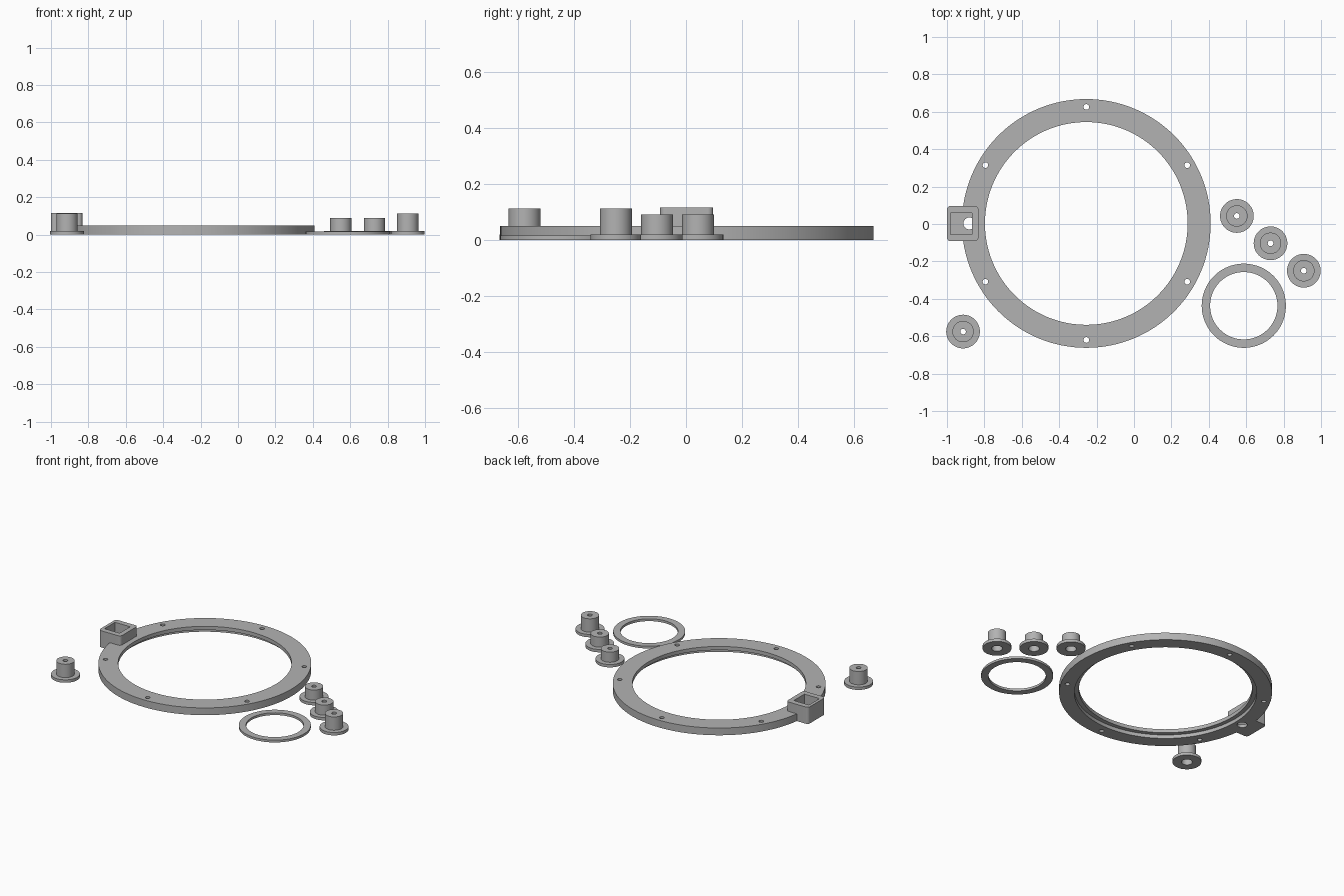
import bpy, bmesh, math

if "Cube" in bpy.data.objects:
    bpy.data.objects.remove(bpy.data.objects["Cube"])

grey = bpy.data.materials.new("light grey plastic")
grey.diffuse_color = (0.45, 0.45, 0.45, 1)
grey.use_nodes = True
grey.node_tree.nodes["Principled BSDF"].inputs["Base Color"].default_value = grey.diffuse_color


def finish(bm, name):
    bmesh.ops.recalc_face_normals(bm, faces=bm.faces)
    me = bpy.data.meshes.new(name)
    bm.to_mesh(me)
    bm.free()
    me.materials.append(grey)
    ob = bpy.data.objects.new(name, me)
    bpy.context.collection.objects.link(ob)
    return ob


def lathe(name, profile, x, y, n):
    """Spin a closed (radius, z) loop around a vertical axis."""
    bm = bmesh.new()
    rings = []
    for i in range(n):
        a = 2 * math.pi * i / n
        rings.append([bm.verts.new((x + r * math.cos(a), y + r * math.sin(a), z)) for r, z in profile])
    m = len(profile)
    for i in range(n):
        p, q = rings[i], rings[(i + 1) % n]
        for j in range(m):
            k = (j + 1) % m
            bm.faces.new((p[j], q[j], q[k], p[k]))
    return finish(bm, name)


def prism(name, pts, z0, z1):
    bm = bmesh.new()
    f = bm.faces.new([bm.verts.new((x, y, z0)) for x, y in pts])
    ext = bmesh.ops.extrude_face_region(bm, geom=[f])["geom"]
    bmesh.ops.translate(bm, vec=(0, 0, z1 - z0), verts=[v for v in ext if isinstance(v, bmesh.types.BMVert)])
    return finish(bm, name)


def circle(x, y, r, n=24):
    return [(x + r * math.cos(2 * math.pi * i / n), y + r * math.sin(2 * math.pi * i / n)) for i in range(n)]


def rounded_rect(x0, x1, y0, y1, r, n=6):
    pts = []
    corners = ((x1 - r, y1 - r), (x0 + r, y1 - r), (x0 + r, y0 + r), (x1 - r, y0 + r))
    for c, (cx, cy) in enumerate(corners):
        for i in range(n + 1):
            a = math.pi / 2 * (c + i / n)
            pts.append((cx + r * math.cos(a), cy + r * math.sin(a)))
    return pts


def boolean(ob, tool, op):
    """Apply a boolean and discard the tool object."""
    mod = ob.modifiers.new("cut", "BOOLEAN")
    mod.operation, mod.object, mod.solver = op, tool, "EXACT"
    bpy.context.view_layer.objects.active = ob
    bpy.ops.object.modifier_apply(modifier=mod.name)
    bpy.data.objects.remove(tool)


# main ring with a rebate on the lower inner edge
CX, CY = -0.255, 0.003
ring = lathe("main_ring", [(0.665, 0), (0.665, 0.05), (0.542, 0.05), (0.542, 0.025), (0.57, 0.025), (0.57, 0)],
             CX, CY, 128)

# square socket fused to the ring's left side, hollow with a cable hole in the floor
socket = prism("socket", rounded_rect(-1, -0.832, -0.092, 0.097, 0.02), 0, 0.115)
boolean(ring, socket, "UNION")
cavity = prism("socket_cavity", [(-0.98, -0.055), (-0.865, -0.055), (-0.865, 0.06), (-0.98, 0.06)], 0.02, 0.2)
boolean(ring, cavity, "DIFFERENCE")
boolean(ring, prism("cable_hole", circle(-0.88, 0.003, 0.032), -0.05, 0.035), "DIFFERENCE")

# six screw holes
for i in range(6):
    a = math.radians(30 + 60 * i)
    hole = prism("screw_hole", circle(CX + 0.623 * math.cos(a), CY + 0.623 * math.sin(a), 0.015), -0.05, 0.1)
    boolean(ring, hole, "DIFFERENCE")

# thin loose ring
lathe("thin_ring", [(0.225, 0), (0.225, 0.016), (0.18, 0.016), (0.18, 0)], 0.587, -0.437, 96)

# flanged knobs, counterbored underneath
for i, (x, y, h) in enumerate([(-0.914, -0.575, 0.112), (0.55, 0.043, 0.09),
                               (0.73, -0.103, 0.09), (0.908, -0.25, 0.112)]):
    lathe(f"knob_{i + 1}", [(0.09, 0), (0.09, 0.02), (0.057, 0.02), (0.057, h), (0.015, h),
                            (0.015, 0.04), (0.034, 0.04), (0.034, 0)], x, y, 64)

# smooth the curved walls, keep edges crisp
for ob in bpy.context.collection.objects:
    ob.select_set(True)
bpy.ops.object.shade_smooth_by_angle(angle=math.radians(30))
